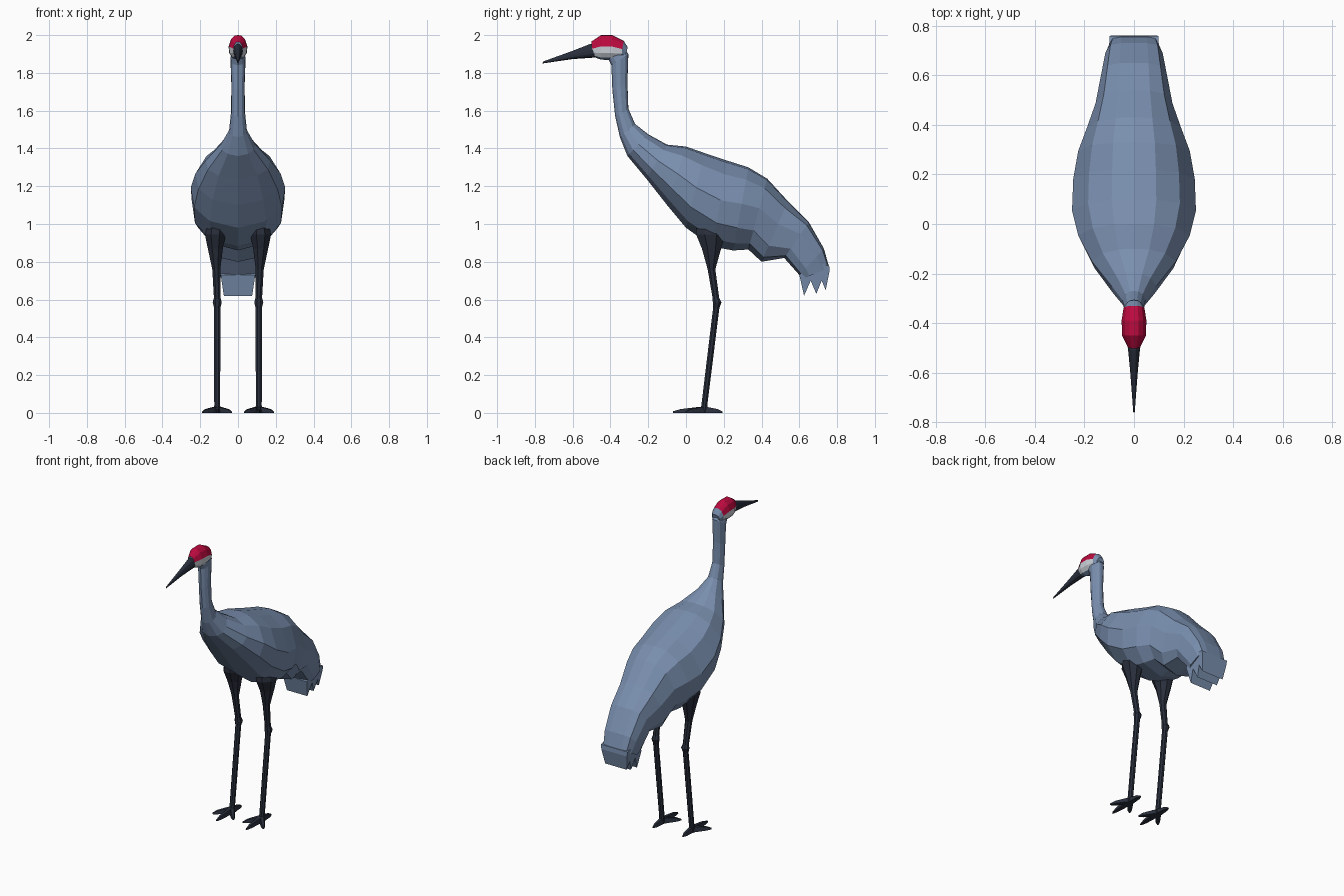
import bpy, bmesh, math
from mathutils import Vector
from mathutils.bvhtree import BVHTree

if "Cube" in bpy.data.objects:
    bpy.data.objects.remove(bpy.data.objects["Cube"])


def mat(name, r, g, b):
    m = bpy.data.materials.new(name)
    m.diffuse_color = (r, g, b, 1)
    m.use_nodes = True
    m.node_tree.nodes["Principled BSDF"].inputs["Base Color"].default_value = m.diffuse_color
    return m


BLUE = mat("slate blue plumage", 0.19, 0.27, 0.42)
RED = mat("crimson crown", 0.50, 0.003, 0.05)
WHITE = mat("pale cheek", 0.62, 0.66, 0.72)
DARK = mat("dark horn", 0.022, 0.028, 0.045)
TAN = mat("ochre fleck", 0.42, 0.34, 0.11)


def finish(name, bm, mats):
    bmesh.ops.recalc_face_normals(bm, faces=bm.faces)
    me = bpy.data.meshes.new(name)
    bm.to_mesh(me)
    for m in mats:
        me.materials.append(m)
    ob = bpy.data.objects.new(name, me)
    bpy.context.collection.objects.link(ob)
    return ob


def loft(rings, rule=None):
    """Skin closed rings of points; rule(segment, side) gives a material index."""
    bm = bmesh.new()
    vs = [[bm.verts.new(p) for p in r] for r in rings]
    n = len(vs[0])
    for i in range(len(vs) - 1):
        for j in range(n):
            k = (j + 1) % n
            f = bm.faces.new((vs[i][j], vs[i][k], vs[i + 1][k], vs[i + 1][j]))
            if rule:
                f.material_index = rule(i, j)
    bm.faces.new(vs[0])
    bm.faces.new(vs[-1])
    return bm


# half cross-sections from top to bottom: rounded and boxy
ROUND = [(0, 1), (.36, .95), (.74, .68), (1, .08), (.93, -.45), (.6, -.82), (0, -1)]
BOXY = [(0, 1), (.5, 1), (.85, .93), (1, .5), (1, -.5), (.85, -.9), (0, -1)]


def section(ty, tz, by, bz, w, box=0.0):
    top, bot = Vector((0, ty, tz)), Vector((0, by, bz))
    c, h = (top + bot) / 2, (top - bot) / 2
    half = [Vector(a).lerp(Vector(b), box) for a, b in zip(ROUND, BOXY)]
    full = [(p.x, p.y) for p in half] + [(-p.x, p.y) for p in half[-2:0:-1]]
    return [c + Vector((x * w, 0, 0)) + h * s for x, s in full]


# body and neck: top y,z / bottom y,z / half width / boxiness
body_rings = [section(*r) for r in [
    (-.34, 1.95, -.42, 1.89, .034), (-.305, 1.90, -.395, 1.84, .04),
    (-.31, 1.75, -.39, 1.71, .035), (-.305, 1.61, -.375, 1.57, .037),
    (-.27, 1.53, -.35, 1.46, .047), (-.20, 1.475, -.31, 1.36, .09),
    (-.10, 1.42, -.21, 1.24, .17), (0, 1.41, -.10, 1.10, .225),
    (.10, 1.375, 0, .98, .25), (.22, 1.335, .14, .88, .245),
    (.33, 1.30, .25, .86, .225, .1), (.43, 1.24, .33, .865, .19, .2),
    (.54, 1.12, .40, .80, .155, .4), (.65, 1.01, .52, .82, .132, .6),
    (.73, .87, .60, .73, .115, .8), (.758, .77, .62, .71, .1, 1)]]
bm = loft(body_rings)
tree = BVHTree.FromBMesh(bm)
finish("body_and_neck", bm, [BLUE])

# tail feather tips: zigzag profile spanning the tail width
zigzag = [(.758, .78), (.76, .75), (.74, .65), (.718, .70), (.69, .63), (.66, .70),
          (.625, .62), (.60, .73), (.66, .80)]
finish("tail_feathers", loft([
    [Vector((s * (.075 + .15 * max(0, z - .62)), y, z)) for y, z in zigzag]
    for s in (-1, 1)]), [BLUE])


# head with red crown and pale cheeks
def head_rule(seg, side):
    row = min(side, 11 - side)
    if row <= 2 and seg > 0:
        return 1
    return 2 if row in (3, 4) and seg > 0 else 0


head = [section(*r) for r in [
    (-.308, 1.935, -.325, 1.88, .028), (-.33, 1.97, -.345, 1.875, .042),
    (-.39, 2.0, -.39, 1.868, .05), (-.45, 2.0, -.45, 1.87, .048),
    (-.502, 1.965, -.49, 1.885, .025)]]
finish("head", loft(head, head_rule), [BLUE, RED, WHITE])

# beak
finish("beak", loft([section(*r) for r in [
    (-.47, 1.955, -.46, 1.885, .03), (-.51, 1.952, -.50, 1.88, .024),
    (-.60, 1.917, -.60, 1.873, .015), (-.757, 1.86, -.76, 1.85, .003)]]), [DARK])


# legs and feet
def leg_ring(x, y, z, rx, ry, n=8):
    return [Vector((x + rx * math.cos(a), y + ry * math.sin(a), z))
            for a in (math.tau * (i + .5) / n for i in range(n))]


leg = [(.115, .13, 1.0, .05, .08), (.12, .13, .945, .06, .083), (.12, .135, .87, .043, .055),
       (.115, .135, .76, .023, .022), (.11, .158, .61, .019, .019), (.11, .165, .585, .026, .025),
       (.11, .16, .555, .018, .018), (.11, .097, .04, .017, .017), (.11, .094, .005, .02, .02)]
toes = [(.11, -.07), (.188, 0), (.035, 0), (.11, .192)]
for side, label in ((1, "right"), (-1, "left")):
    finish(label + "_leg", loft([leg_ring(side * r[0], *r[1:]) for r in leg]), [DARK])
    for i, (tx, ty) in enumerate(toes):
        a, b = Vector((side * .11, .095, 0)), Vector((side * tx, ty, 0))
        d = (b - a).normalized()
        across = Vector((-d.y, d.x, 0))
        up = Vector((0, 0, 1))
        rings = []
        for t, w, h in ((-.08, .019, .034), (.25, .017, .03), (.75, .013, .02), (1, .004, .008)):
            c = a.lerp(b, t)
            rings.append([c - across * w, c + across * w,
                          c + across * w * .6 + up * h, c - across * w * .6 + up * h])
        finish(f"{label}_toe_{i + 1}", loft(rings), [DARK])

# ochre flecks: thin plates laid on the flanks
flecks = [(0, 1.19, .016), (.03, 1.10, .007), (.07, 1.15, .008), (.20, 1.03, .011),
          (.21, 1.08, .008), (.25, 1.06, .012), (.30, 1.11, .008), (.36, 1.12, .011),
          (.33, .98, .011), (.38, 1.0, .010), (.51, .965, .011)]
bm = bmesh.new()
for side in (1, -1):
    for y, z, r in flecks:
        p, nrm, _, _ = tree.ray_cast(Vector((side, y, z)), Vector((-side, 0, 0)))
        if p is None:
            continue
        if nrm.x * side < 0:
            nrm = -nrm
        u = nrm.cross(Vector((0, 0, 1))).normalized()
        v = nrm.cross(u)
        layers = [[bm.verts.new(p + nrm * o + (u * math.cos(a) + v * math.sin(a)) * r)
                   for a in (math.tau * (k + .5) / 5 for k in range(5))] for o in (-.002, .003)]
        for l in layers:
            bm.faces.new(l)
        for k in range(5):
            m = (k + 1) % 5
            bm.faces.new((layers[0][k], layers[0][m], layers[1][m], layers[1][k]))
finish("plumage_flecks", bm, [TAN])
